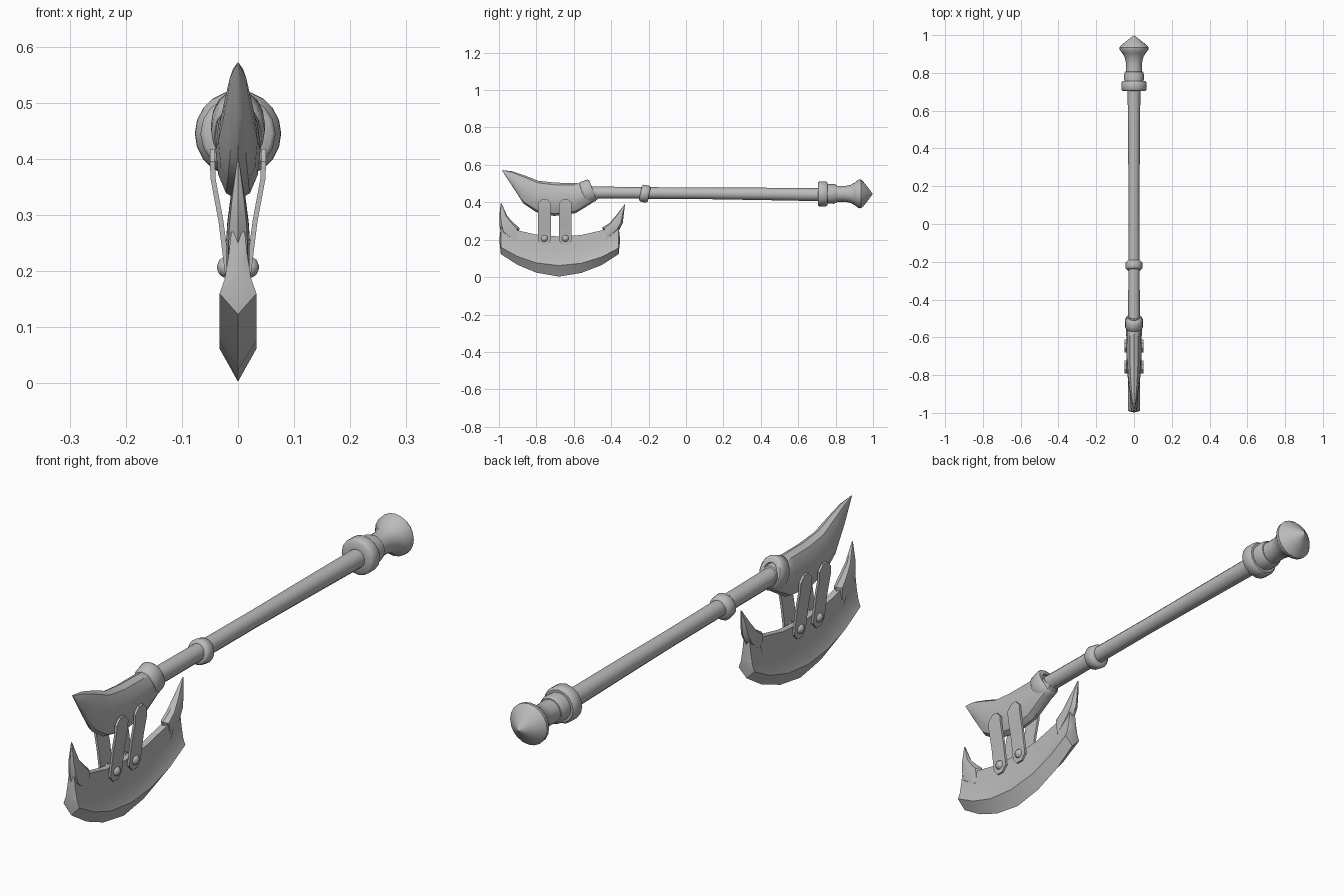
import bpy, bmesh, math
from mathutils import Matrix, Vector

if "Cube" in bpy.data.objects:
    bpy.data.objects.remove(bpy.data.objects["Cube"])

GREY = bpy.data.materials.new("grey_metal")
GREY.diffuse_color = (0.5, 0.5, 0.5, 1)
GREY.use_nodes = True
GREY.node_tree.nodes["Principled BSDF"].inputs["Base Color"].default_value = GREY.diffuse_color


def finish(name, bm, angle=35):
    bmesh.ops.remove_doubles(bm, verts=bm.verts, dist=0.0002)
    bmesh.ops.recalc_face_normals(bm, faces=bm.faces)
    me = bpy.data.meshes.new(name)
    bm.to_mesh(me)
    bm.free()
    me.materials.append(GREY)
    ob = bpy.data.objects.new(name, me)
    bpy.context.collection.objects.link(ob)
    bpy.ops.object.select_all(action='DESELECT')
    ob.select_set(True)
    bpy.context.view_layer.objects.active = ob
    bpy.ops.object.shade_smooth_by_angle(angle=math.radians(angle))
    return ob


def skin(bm, rings, closed=False):
    """Bridge rings of points; cap both ends unless the rings form a loop."""
    vs = [[bm.verts.new(p) for p in r] for r in rings]
    n = len(vs[0])
    for i in range(len(vs) if closed else len(vs) - 1):
        a, b = vs[i], vs[(i + 1) % len(vs)]
        for k in range(n):
            bm.faces.new((a[k], a[(k + 1) % n], b[(k + 1) % n], b[k]))
    if not closed:
        bm.faces.new(vs[0])
        bm.faces.new(vs[-1])


def loft(name, sections, n=12, p=1.0, angle=35):
    """Sections: (top y, top z, bottom y, bottom z, half width)."""
    rings = []
    for ty, tz, by, bz, w in sections:
        ring = []
        for k in range(n):
            t = 2 * math.pi * k / n
            s, f = math.sin(t), (1 - math.cos(t)) / 2
            x = math.copysign(abs(s) ** p, s) * w if abs(s) > 1e-6 else 0
            ring.append((x, ty + (by - ty) * f, tz + (bz - tz) * f))
        rings.append(ring)
    bm = bmesh.new()
    skin(bm, rings)
    return finish(name, bm, angle)


def lathe(name, profile, centre, tilt=0, xs=1.0, n=16, closed=False, angle=35):
    """Turn (distance, radius) pairs around the y axis."""
    m = Matrix.Translation(centre) @ Matrix.Rotation(math.radians(tilt), 4, 'X')
    rings = [[m @ Vector((xs * r * math.sin(2 * math.pi * k / n), d,
                          r * math.cos(2 * math.pi * k / n)))
              for k in range(n)] for d, r in profile]
    bm = bmesh.new()
    skin(bm, rings, closed)
    return finish(name, bm, angle)


def band(name, half, r_in, r_out, centre, tilt, xs=1.0):
    c = 0.008
    lathe(name, [(-half, r_in), (-half, r_out - c), (-half + c, r_out),
                 (half - c, r_out), (half, r_out - c), (half, r_in)],
          centre, tilt, xs, closed=True, angle=50)


# Handle, slightly bowed
loft("handle", [(-0.54, 0.485, -0.54, 0.42, 0.031), (-0.2, 0.481, -0.2, 0.419, 0.03),
                (0.1, 0.478, 0.1, 0.417, 0.029), (0.4, 0.478, 0.4, 0.412, 0.031),
                (0.73, 0.476, 0.73, 0.406, 0.034)], 12)

# Bands
band("handle_band", 0.024, 0.025, 0.046, (0, -0.22, 0.446), -12, 0.96)
band("head_collar", 0.029, 0.036, 0.062, (0, -0.525, 0.457), 21, 0.77)

# Pommel
lathe("pommel_collar", [(0.705, 0.03), (0.705, 0.06), (0.712, 0.067), (0.748, 0.067),
                        (0.757, 0.06), (0.757, 0.03)], (0, 0, 0.445), angle=50)
lathe("pommel_ring", [(0.75, 0.03), (0.75, 0.051), (0.79, 0.053), (0.806, 0.047),
                      (0.81, 0.03)], (0, 0, 0.445), angle=40)
lathe("pommel", [(0.75, 0.044), (0.81, 0.043), (0.85, 0.042), (0.88, 0.048),
                 (0.905, 0.062), (0.922, 0.076), (0.935, 0.077), (0.947, 0.067),
                 (0.975, 0.032), (0.993, 0.008), (0.998, 0.001)], (0, 0, 0.445), n=20)

# Pointed head above the blade
loft("axe_head", [(-0.984, 0.572, -0.980, 0.564, 0.002),
                  (-0.93, 0.566, -0.922, 0.475, 0.017),
                  (-0.86, 0.543, -0.868, 0.392, 0.027),
                  (-0.79, 0.515, -0.802, 0.348, 0.035),
                  (-0.70, 0.505, -0.706, 0.327, 0.040),
                  (-0.60, 0.503, -0.59, 0.342, 0.041),
                  (-0.55, 0.500, -0.52, 0.385, 0.042),
                  (-0.505, 0.490, -0.468, 0.420, 0.034)], 12, 0.9)

# Crescent blade: cutting edge, bevel line and top per station
stations = [(-0.99, 0.123, 0.160, 0.27), (-0.90, 0.065, 0.110, 0.25),
            (-0.80, 0.024, 0.076, 0.227), (-0.68, 0.003, 0.062, 0.217),
            (-0.56, 0.022, 0.074, 0.225), (-0.45, 0.065, 0.108, 0.25),
            (-0.36, 0.123, 0.156, 0.27)]
rings = []
for y, edge, bev, top in stations:
    side = [(0.033, bev), (0.024, bev + 0.025),
            (0.017, bev + 0.6 * (top - bev)), (0.012, top)]
    outline = [(0, edge)] + side + [(-x, z) for x, z in reversed(side)]
    rings.append([(x, y, z) for x, z in outline])
bm = bmesh.new()
skin(bm, rings)
bm.faces.ensure_lookup_table()
# End caps swell to a shallow upright ridge
for face, sign in ((bm.faces[-2], -1), (bm.faces[-1], 1)):
    mid = bmesh.ops.poke(bm, faces=[face])["verts"][0]
    mid.co.y += sign * 0.008
finish("blade", bm, 30)

# Horns clasping the blade ends
loft("front_horn", [(-0.990, 0.398, -0.986, 0.394, 0.002), (-0.998, 0.33, -0.955, 0.325, 0.013),
                    (-0.998, 0.28, -0.918, 0.287, 0.019), (-0.990, 0.238, -0.890, 0.262, 0.021),
                    (-0.920, 0.196, -0.902, 0.200, 0.020)], 8, 0.6, 40)
loft("rear_horn", [(-0.326, 0.390, -0.330, 0.388, 0.002), (-0.332, 0.34, -0.375, 0.328, 0.013),
                   (-0.338, 0.29, -0.412, 0.287, 0.019), (-0.358, 0.25, -0.448, 0.265, 0.021),
                   (-0.434, 0.197, -0.418, 0.200, 0.020)], 8, 0.6, 40)

# Straps joining head and blade, with domed rivets
levels = [(0.418, 0.041, 0.012), (0.395, 0.041, 0.034), (0.365, 0.040, 0.034),
          (0.29, 0.026, 0.034), (0.195, 0.014, 0.034), (0.172, 0.014, 0.014)]
for side, label in ((1, "right"), (-1, "left")):
    for yc, pos in ((-0.757, "front"), (-0.645, "rear")):
        bm = bmesh.new()
        skin(bm, [[(side * x, yc - w, z), (side * x, yc + w, z),
                   (side * (x + 0.009), yc + w, z), (side * (x + 0.009), yc - w, z)]
                  for z, x, w in levels])
        finish(f"{label}_{pos}_strap", bm, 20)
        bm = bmesh.new()
        skin(bm, [[(side * x, yc + r * math.cos(math.pi * k / 6),
                    0.207 + r * math.sin(math.pi * k / 6)) for k in range(12)]
                  for x, r in ((0.012, 0.018), (0.026, 0.018), (0.033, 0.013), (0.037, 0.004))])
        finish(f"{label}_{pos}_rivet", bm, 50)
